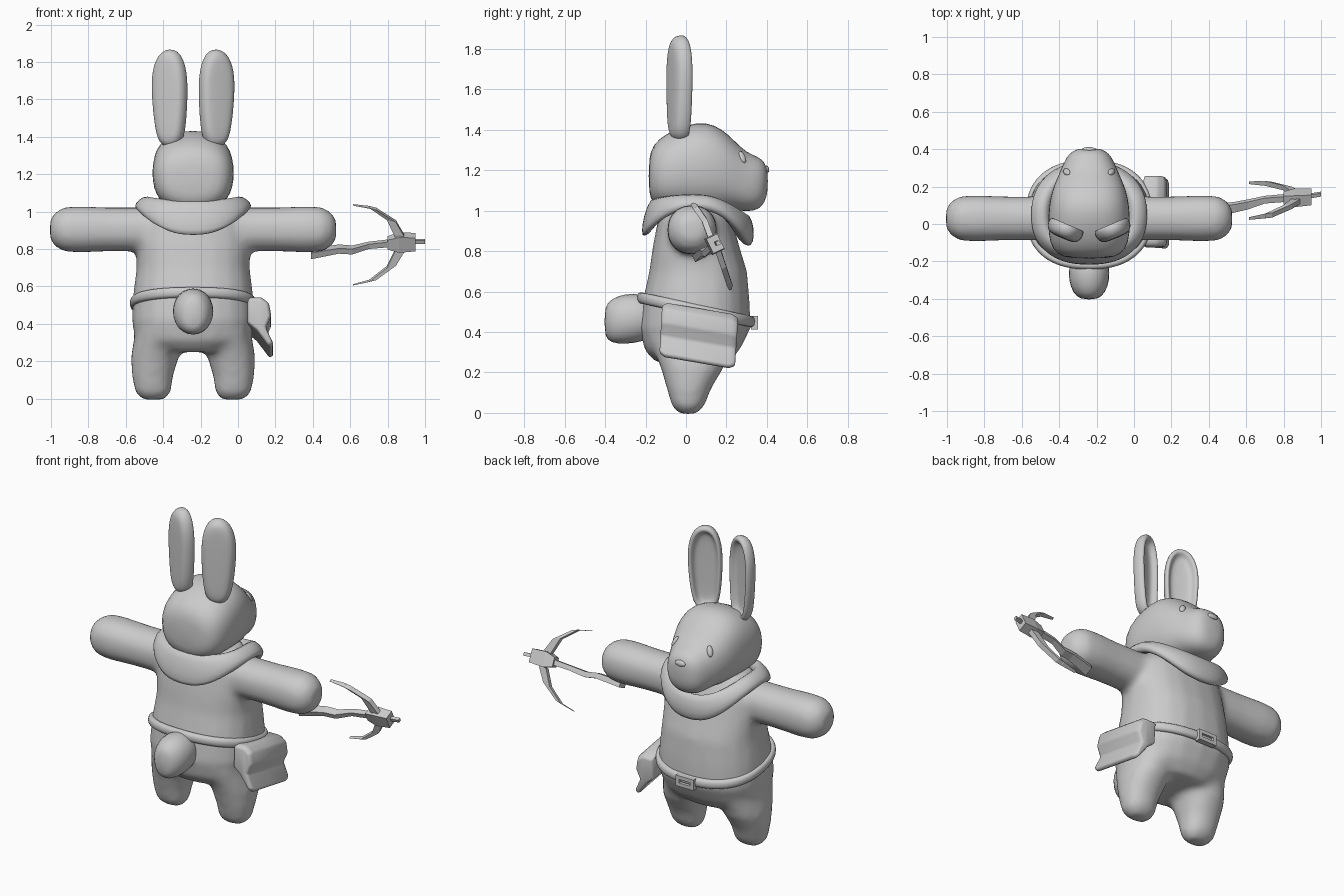
import bpy, bmesh, math
from mathutils import Vector, Matrix
from mathutils.bvhtree import BVHTree

if "Cube" in bpy.data.objects:
    bpy.data.objects.remove(bpy.data.objects["Cube"])

CX = -0.24  # body centre line
grey = bpy.data.materials.new("soft_grey")
grey.diffuse_color = (0.6, 0.6, 0.6, 1)
grey.use_nodes = True
grey.node_tree.nodes["Principled BSDF"].inputs["Base Color"].default_value = grey.diffuse_color


def finish(name, bm, smooth=True, subsurf=0):
    bmesh.ops.recalc_face_normals(bm, faces=bm.faces)
    me = bpy.data.meshes.new(name)
    bm.to_mesh(me)
    bm.free()
    me.materials.append(grey)
    me.polygons.foreach_set("use_smooth", [smooth] * len(me.polygons))
    ob = bpy.data.objects.new(name, me)
    bpy.context.collection.objects.link(ob)
    if subsurf:
        m = ob.modifiers.new("subsurf", 'SUBSURF')
        m.levels = m.render_levels = subsurf
    return ob


def loft(bm, rings, loop=False):
    """Bridge rings of points; cap the ends unless the rings form a loop."""
    vs = [[bm.verts.new(p) for p in r] for r in rings]
    n = len(vs[0])
    for i in range(len(vs) if loop else len(vs) - 1):
        a, b = vs[i], vs[(i + 1) % len(vs)]
        for k in range(n):
            bm.faces.new((a[k], a[(k + 1) % n], b[(k + 1) % n], b[k]))
    if not loop:
        bm.faces.new(vs[0])
        bm.faces.new(vs[-1])


def oval(c, u, v, n=20, p=2.4):
    """Rounded-square ring around c with half axes u and v."""
    out = []
    for k in range(n):
        t = 2 * math.pi * k / n
        s, w = math.cos(t), math.sin(t)
        s = math.copysign(abs(s) ** (2 / p), s)
        w = math.copysign(abs(w) ** (2 / p), w)
        out.append(Vector(c) + Vector(u) * s + Vector(v) * w)
    return out


# Body: torso, arms and legs merged into one soft skin
bm = bmesh.new()
torso = [(0.25, .20, .03, .18), (0.31, .31, .03, .235), (0.42, .328, .045, .275),
         (0.55, .322, .05, .265), (0.70, .303, .06, .242), (0.82, .305, .05, .215),
         (0.95, .29, .045, .185), (1.06, .20, .04, .14)]
loft(bm, [oval((CX, y, z), (rx, 0, 0), (0, ry, 0)) for z, rx, y, ry in torso])
for s in (-1, 1):
    arm = [(.10, .125), (.30, .118), (.45, .118), (.60, .124), (.69, .12), (.74, .09), (.765, .05)]
    loft(bm, [oval((CX + s * x, .03, .905), (0, r, 0), (0, 0, r), p=2.2) for x, r in arm])
    leg = [(-.005, .21, .06, .01, .04), (.03, .215, .095, .01, .08), (.12, .217, .11, .015, .11),
           (.22, .205, .128, .03, .155), (.36, .17, .14, .03, .21)]
    loft(bm, [oval((CX + s * x, y, z), (rx, 0, 0), (0, ry, 0), p=2.2) for z, x, rx, y, ry in leg])
body = finish("body", bm)
m = body.modifiers.new("merge", 'REMESH')
m.mode, m.voxel_size, m.use_smooth_shade = 'VOXEL', 0.02, True
m = body.modifiers.new("soften", 'SMOOTH')
m.factor, m.iterations = 0.5, 8

# Head with snout, built back to front
bm = bmesh.new()
head_rings = [(-.185, 1.17, .08, .10), (-.165, 1.18, .15, .175), (-.10, 1.19, .192, .215),
              (0, 1.21, .217, .222), (.10, 1.215, .228, .217), (.18, 1.20, .205, .20),
              (.24, 1.175, .172, .175), (.30, 1.14, .147, .148), (.36, 1.135, .133, .122),
              (.39, 1.14, .10, .09), (.405, 1.145, .05, .05)]
loft(bm, [oval((CX, y, z), (rx, 0, 0), (0, 0, rz)) for y, z, rz, rx in head_rings])
head = finish("head", bm, subsurf=1)

# Eyes and nose seated on the head surface
bpy.context.view_layer.update()
tree = BVHTree.FromObject(head, bpy.context.evaluated_depsgraph_get())
for name, x, z, w, h in (("eye_left", -.12, 1.265, .017, .034),
                         ("eye_right", .12, 1.265, .017, .034),
                         ("nose", 0, 1.205, .036, .018)):
    hit, nor, _, _ = tree.ray_cast(Vector((CX + x, 1, z)), Vector((0, -1, 0)))
    side = Vector((0, 0, 1)).cross(nor).normalized()
    up = nor.cross(side)
    rot = Matrix((side, up, nor)).transposed().to_4x4()
    bm = bmesh.new()
    bmesh.ops.create_uvsphere(bm, u_segments=12, v_segments=8, radius=1)
    bm.transform(Matrix.Translation(hit) @ rot @ Matrix.Diagonal((w, h, .012, 1)))
    finish(name, bm)

# Ears: outline plate with a rounded back and a dished front
outline = [(-.055, 1.34), (.06, 1.34), (.09, 1.45), (.108, 1.62), (.108, 1.76),
           (.06, 1.865), (-.04, 1.875), (-.09, 1.76), (-.09, 1.60), (-.08, 1.45)]
for s, name in ((-1, "ear_left"), (1, "ear_right")):
    u = Vector((s * .92, .39, 0))       # across the ear, outwards
    f = Vector((-s * .39, .92, 0))      # towards the hollow side
    base = Vector((CX + s * .12, -.035, 0))

    def layer(k, d):
        return [base + u * (.005 + (a - .005) * k) + f * d
                + Vector((0, 0, 1.6 + (z - 1.6) * (.5 + .5 * k))) for a, z in outline]
    bm = bmesh.new()
    loft(bm, [layer(.45, -.048), layer(.85, -.04), layer(1.03, -.005), layer(1, .032),
              layer(.78, .036), layer(.68, .004), layer(.35, -.004)])
    finish(name, bm, subsurf=2)

# Cowl draped over the shoulders, hanging lower in front and behind
bm = bmesh.new()
rings = []
N = 40
for k in range(N):
    t = 2 * math.pi * k / N
    c, s = math.cos(t), math.sin(t)
    front = max(s, 0) ** 2
    back = max(-s, 0) ** 2
    low = 1.0 - .13 * back - .18 * front
    top = 1.085 - .02 * back - .10 * front

    def at(rx, ry, z):
        px = math.copysign(abs(c) ** .85, c) * rx
        py = math.copysign(abs(s) ** .85, s) * ry
        return Vector((CX + px, .05 + py, z))
    rings.append([at(.20, .17, top - .06), at(.225, .19 + .05 * front, top - .005),
                  at(.265, .225 + .04 * front, top), at(.312, .26 + .03 * front, top * .55 + low * .45),
                  at(.312, .272 + .012 * front, low + .02), at(.285, .262, low - .005),
                  at(.24, .21, low + .03)])
loft(bm, rings, loop=True)
finish("cowl", bm, subsurf=1)

# Belt, sloping down to the buckle
bm = bmesh.new()
rings = []
for c in oval((CX, .05, 0), (.317, 0, 0), (0, .272, 0), n=40):
    out = (c - Vector((CX, .05, 0))).normalized()
    c.z = .51 - .215 * (c.y - .05)
    rings.append(oval(c, out * .024, (0, 0, .03), n=8, p=2.8))
loft(bm, rings, loop=True)
finish("belt", bm, subsurf=1)

# Buckle: square frame
bm = bmesh.new()
frame = []
for x, z in ((-1, -1), (1, -1), (1, 1), (-1, 1)):
    c = Vector((CX + x * .05, .342, .445 + z * .022))
    d = Vector((x, 0, z)) * .011
    frame.append([c - d + Vector((0, -.02, 0)), c + d + Vector((0, -.02, 0)),
                  c + d + Vector((0, .015, 0)), c - d + Vector((0, .015, 0))])
loft(bm, frame, loop=True)
finish("buckle", bm, smooth=False)

# Tail
bm = bmesh.new()
tail = [(-.15, .47, .09, .09), (-.22, .47, .112, .125), (-.30, .465, .115, .13),
        (-.37, .455, .09, .115), (-.405, .45, .045, .075)]
loft(bm, [oval((CX, y, z), (rx, 0, 0), (0, 0, rz), n=12, p=2.1) for y, z, rx, rz in tail])
finish("tail", bm, subsurf=1)

# Hip pouch with a flared lower lip
section = [(.05, .54), (.125, .54), (.165, .51), (.178, .44), (.15, .375),
           (.192, .285), (.17, .268), (.10, .36), (.05, .40)]
bm = bmesh.new()
rings = []
for y, k in ((-.125, .88), (-.10, 1), (.07, 1), (.22, 1), (.25, .88)):
    rings.append([Vector((.10 + (x - .10) * k, y + .06 * (z - .4) * (1 if y > 0 else .8),
                          .40 + (z - .40) * k - .17 * (y + .08))) for x, z in section])
loft(bm, rings)
pouch = finish("pouch", bm)
m = pouch.modifiers.new("bevel", 'BEVEL')
m.width, m.segments = .01, 2

# Crossbow: stock, body block, bolt and two limbs
L = Vector((0, -.43, .90)).normalized()     # along the bow
W = Vector((1, 0, 0)).cross(L)              # across the bow
X = Vector((1, 0, 0))


def bar(name, pts, a, b):
    """Four-sided bar through (point, half width along a, half width along b)."""
    bm = bmesh.new()
    loft(bm, [[Vector(p) + a * i * ha + b * j * hb
               for i, j in ((-1, -1), (1, -1), (1, 1), (-1, 1))] for p, ha, hb in pts])
    finish(name, bm, smooth=False)


bar("crossbow_stock", [((.39, .065, .775), .018, .03), ((.54, .09, .80), .016, .024),
                       ((.61, .105, .795), .016, .022), ((.70, .13, .82), .014, .016),
                       ((.82, .14, .832), .016, .016)], L, W)
bar("crossbow_block", [((.80, .14, .833), .028, .024), ((.86, .14, .835), .045, .034),
                       ((.95, .145, .837), .04, .03)], L, W)
bar("crossbow_bolt", [((.94, .15, .84), .01, .01), ((1.0, .16, .84), .01, .01)], L, W)
A = (X + L * .5).normalized()
B = (X - L * .5).normalized()
for name, a, pts in (
        ("limb_upper", B, [((.62, .03, 1.035), .006, .008), ((.72, .045, 1.02), .02, .014),
                           ((.82, .09, .955), .026, .014), ((.87, .125, .86), .032, .014)]),
        ("limb_lower", A, [((.62, .22, .61), .006, .008), ((.72, .215, .635), .02, .014),
                           ((.82, .19, .71), .026, .014), ((.87, .16, .80), .032, .014)])):
    # limbs thicken towards the block
    bar(name, pts, (a * .6 + X * .4) if name else a, W)
